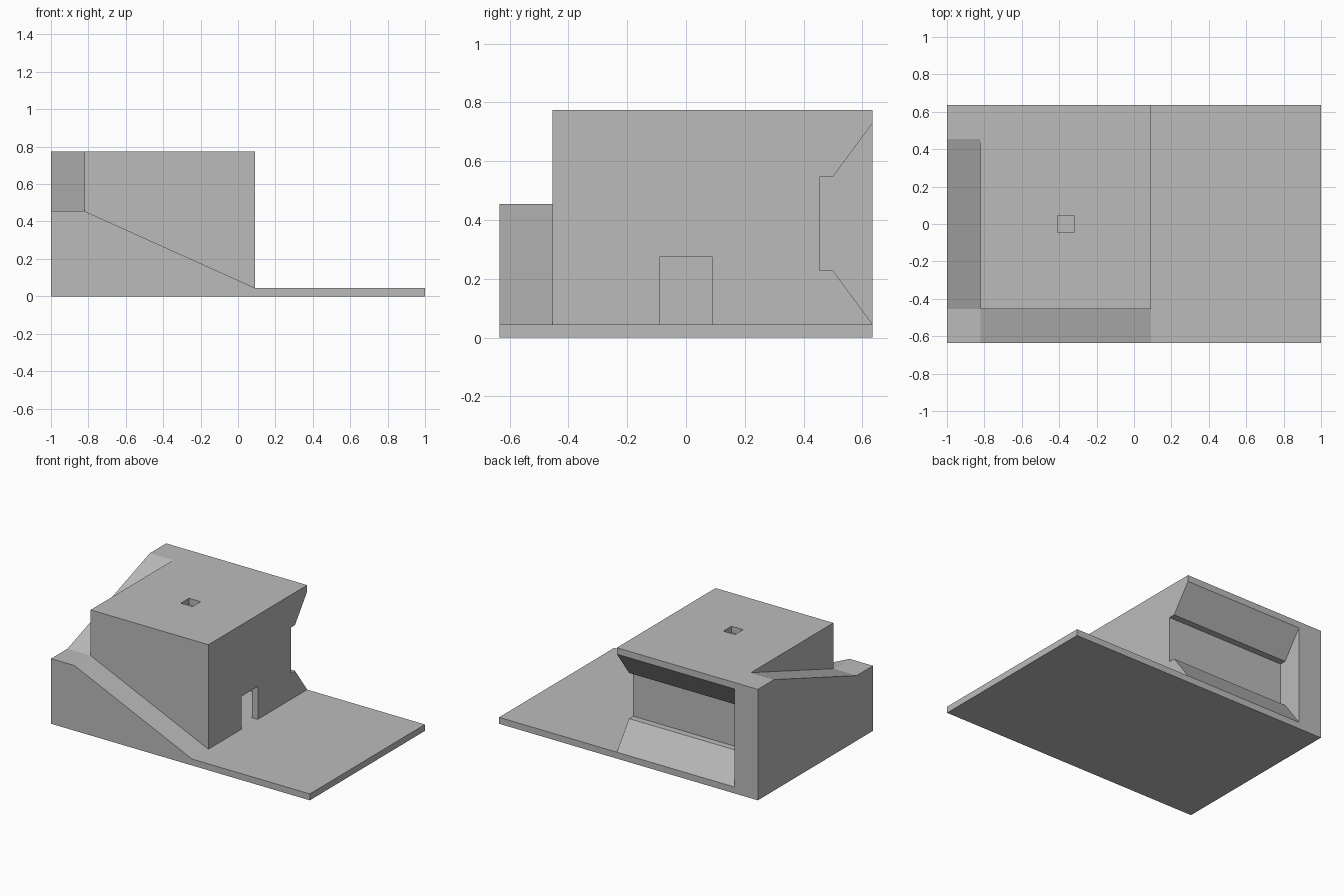
import bpy, bmesh
from mathutils import Vector

if "Cube" in bpy.data.objects:
    bpy.data.objects.remove(bpy.data.objects["Cube"])

stone = bpy.data.materials.new("plain grey")
stone.diffuse_color = (0.5, 0.5, 0.5, 1)
stone.use_nodes = True
stone.node_tree.nodes["Principled BSDF"].inputs["Base Color"].default_value = stone.diffuse_color


def prism(name, points, axis, start, end):
    """Extrude a profile: (x, z) points along y, or (y, z) points along x."""
    def place(p, t):
        return Vector((p[0], t, p[1])) if axis == "y" else Vector((t, p[0], p[1]))
    bm = bmesh.new()
    a = [bm.verts.new(place(p, start)) for p in points]
    b = [bm.verts.new(place(p, end)) for p in points]
    bm.faces.new(a)
    bm.faces.new(b[::-1])
    n = len(points)
    for i in range(n):
        j = (i + 1) % n
        bm.faces.new((a[j], a[i], b[i], b[j]))
    bmesh.ops.recalc_face_normals(bm, faces=bm.faces)
    mesh = bpy.data.meshes.new(name)
    bm.to_mesh(mesh)
    bm.free()
    mesh.materials.append(stone)
    obj = bpy.data.objects.new(name, mesh)
    bpy.context.collection.objects.link(obj)
    return obj


def box(name, x0, x1, y0, y1, z0, z1):
    return prism(name, [(x0, z0), (x1, z0), (x1, z1), (x0, z1)], "y", y0, y1)


def carve(target, cutter):
    mod = target.modifiers.new(cutter.name, "BOOLEAN")
    mod.operation = "DIFFERENCE"
    mod.solver = "EXACT"
    mod.object = cutter
    cutter.hide_render = True
    bpy.context.view_layer.objects.active = target
    bpy.ops.object.modifier_apply(modifier=mod.name)
    bpy.data.objects.remove(cutter)


FLOOR, LANDING, ROOF = 0.045, 0.455, 0.775
SIDE, INNER, RIGHT, HALF = 0.635, 0.455, 0.09, 0.635
LEFT = -0.82      # inner edge of the left ramp
WALL = 0.045

# Yard slab and house block in one stepped profile
house = prism("house_and_yard",
              [(-1, 0), (1, 0), (1, FLOOR), (RIGHT, FLOOR), (RIGHT, ROOF), (-1, ROOF)],
              "y", -HALF, HALF)

# Front ramp climbing from the yard to the corner landing
carve(house, prism("front_ramp_cut",
                   [(-1.1, LANDING), (LEFT, LANDING), (RIGHT, FLOOR), (0.2, FLOOR),
                    (0.2, 0.9), (-1.1, 0.9)], "y", -0.7, -INNER))

# Left ramp climbing from the landing to the roof
carve(house, prism("left_ramp_cut",
                   [(-0.5, LANDING), (-INNER, LANDING), (INNER, ROOF), (INNER, 0.9),
                    (-0.5, 0.9)], "x", -1.1, LEFT))

# Splayed recess along the back, open at the right end
carve(house, prism("back_recess_cut",
                   [(0.7, 0.73), (SIDE, 0.73), (0.5, 0.547), (INNER, 0.547),
                    (INNER, 0.228), (0.5, 0.228), (SIDE, FLOOR), (0.7, FLOOR)],
                   "x", LEFT, 0.2))

# Hollow room, doorway and roof opening
carve(house, box("room_cut", LEFT + WALL, RIGHT - WALL, -INNER + WALL, INNER - WALL,
                 FLOOR, ROOF - WALL))
carve(house, box("door_cut", 0.0, 0.2, -0.09, 0.09, FLOOR, 0.275))
carve(house, box("roof_opening_cut", -0.41, -0.32, -0.045, 0.045, 0.6, 0.9))
